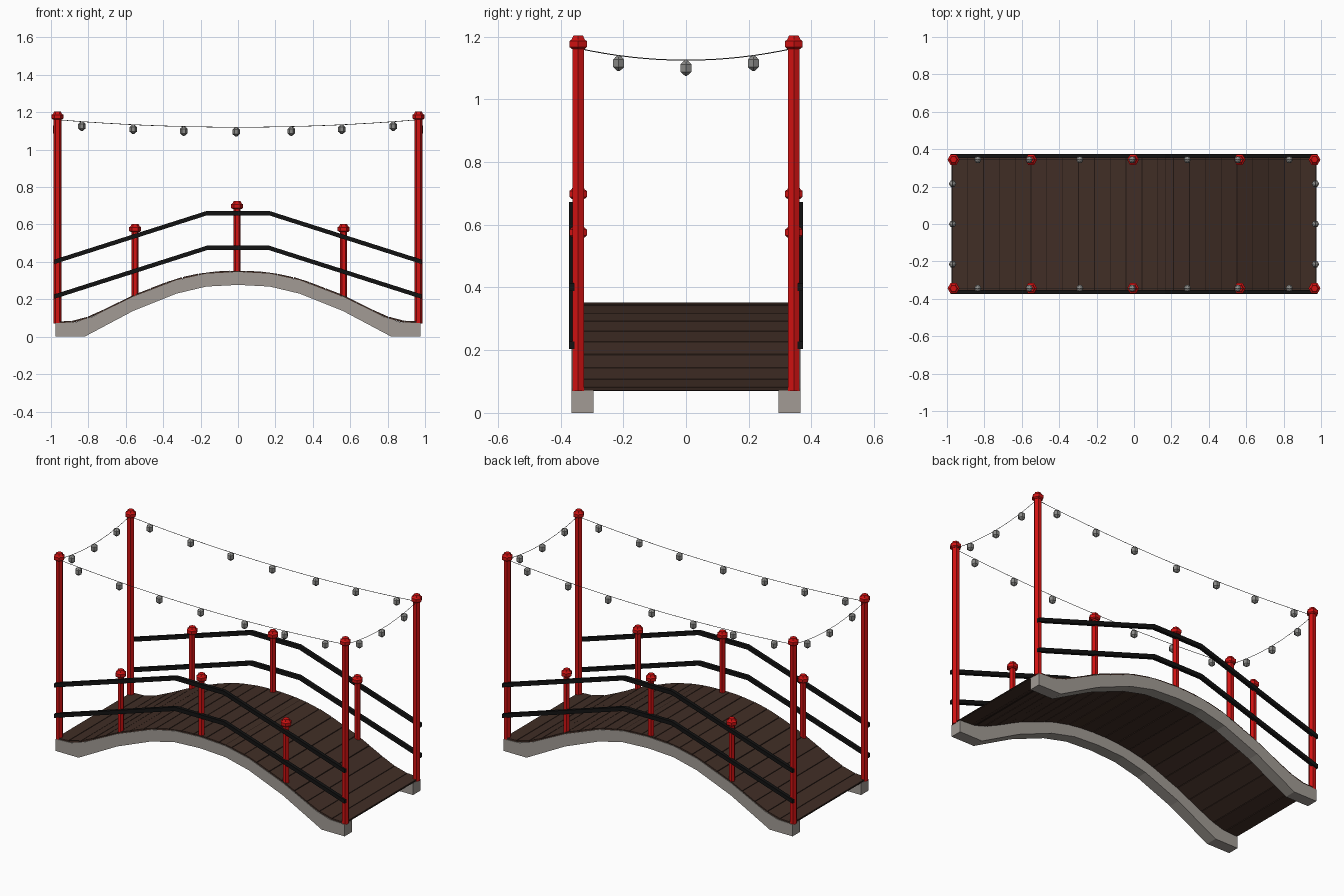
import bpy, bmesh, math, random
from mathutils import Vector

random.seed(4)
cube = bpy.data.objects.get("Cube")
if cube:
    bpy.data.objects.remove(cube)


def material(name, rgb):
    m = bpy.data.materials.new(name)
    m.use_nodes = True
    m.diffuse_color = (*rgb, 1)
    m.node_tree.nodes["Principled BSDF"].inputs["Base Color"].default_value = (*rgb, 1)
    return m


RED = material("red paint", (0.65, 0.006, 0.006))
STONE = material("grey stone", (0.36, 0.33, 0.30))
WOOD = material("dark wood", (0.052, 0.027, 0.019))
GAP = material("plank gap", (0.015, 0.008, 0.006))
BLACK = material("black rail", (0.006, 0.006, 0.006))
BULB = material("lantern grey", (0.26, 0.26, 0.25))
WIRE = material("wire grey", (0.08, 0.08, 0.08))


def finish(bm, name, mat):
    bmesh.ops.recalc_face_normals(bm, faces=bm.faces)
    mesh = bpy.data.meshes.new(name)
    bm.to_mesh(mesh)
    bm.free()
    mesh.materials.append(mat)
    obj = bpy.data.objects.new(name, mesh)
    bpy.context.collection.objects.link(obj)
    return obj


def prism(name, mat, outline, y0, y1):
    """Extrude an xz outline from y0 to y1."""
    bm = bmesh.new()
    face = bm.faces.new([bm.verts.new((x, y0, z)) for x, z in outline])
    out = bmesh.ops.extrude_face_region(bm, geom=[face])
    moved = [v for v in out["geom"] if isinstance(v, bmesh.types.BMVert)]
    bmesh.ops.translate(bm, verts=moved, vec=(0, y1 - y0, 0))
    return finish(bm, name, mat)


def turned(name, mat, profile, origin, sides=6):
    """Low-poly lathe of (radius, height) rings with closed ends."""
    bm = bmesh.new()
    rings = []
    for r, z in profile:
        rings.append([bm.verts.new(Vector(origin) + Vector((
            r * math.cos(math.tau * i / sides), r * math.sin(math.tau * i / sides), z)))
            for i in range(sides)])
    for low, high in zip(rings, rings[1:]):
        for i in range(sides):
            j = (i + 1) % sides
            bm.faces.new((low[i], low[j], high[j], high[i]))
    bm.faces.new(rings[0])
    bm.faces.new(rings[-1])
    return finish(bm, name, mat)


def mirrored(half):
    """Full left-to-right line from a half that starts at the centre."""
    return [(-x, z) for x, z in reversed(half)] + [p for p in half if p[0] > 0]


TOP = mirrored([(0, .346), (.17, .337), (.33, .302), (.56, .214), (.78, .106), (.87, .077), (.975, .072)])
BOTTOM = mirrored([(0, .277), (.17, .268), (.33, .23), (.56, .138), (.82, 0), (.975, 0)])


def deck_z(x):
    for (x0, z0), (x1, z1) in zip(TOP, TOP[1:]):
        if x <= x1:
            return z0 + (z1 - z0) * (x - x0) / (x1 - x0)
    return TOP[-1][1]


def band(line, low, high):
    return [(x, z + low) for x, z in line] + [(x, z + high) for x, z in reversed(line)]


# Arched stone beams
for side, label in ((-1, "front"), (1, "back")):
    prism(label + "_beam", STONE, TOP + BOTTOM[::-1], side * .365, side * .295)

# Deck: thin dark sheet showing between the planks
prism("deck_gap_sheet", GAP, band(TOP, .002, .005), -.355, .355)
count, reach = 23, .974
step = 2 * reach / count
for i in range(count):
    a = -reach + i * step + .002
    b = a + step - .004
    lift = random.uniform(0, .002)
    ends = [(a, deck_z(a) + lift), (b, deck_z(b) + lift)]
    prism(f"plank_{i + 1}", WOOD, band(ends, -.002, .008), -.362, .362)


# Posts with faceted caps
def post(name, x, y, base, top, radius):
    turned(name, RED, [(radius, base), (radius, top - .03)], (x, y, 0))
    turned(name + "_cap", RED,
           [(.024, -.042), (.032, -.036), (.032, -.017), (.024, -.012), (.018, 0)], (x, y, top))


for side, label in ((-1, "front"), (1, "back")):
    y = side * .344
    for x in (-.965, .965):
        post(f"{label}_tall_post", x, y, .07, 1.203, .0215)
    for x, top in ((-.55, .602), (-.005, .725), (.565, .602)):
        post(f"{label}_short_post", x, y, deck_z(x) - .01, top, .0185)
    # Bent handrails
    for level, label2 in ((0, "lower"), (.186, "upper")):
        line = mirrored([(.165, .475 + level), (.98, .215 + level)])
        line = [(-.98, .215 + level), (-.165, .475 + level), (.165, .475 + level), (.98, .215 + level)]
        prism(f"{label}_{label2}_rail", BLACK, band(line, -.012, .012), side * .352, side * .373)


# Sagging light strings with hanging lanterns
def light_string(name, start, end, sag, spots):
    start, end = Vector(start), Vector(end)

    def at(t):
        return start.lerp(end, t) - Vector((0, 0, sag * (1 - (2 * t - 1) ** 2)))

    curve = bpy.data.curves.new(name, "CURVE")
    curve.dimensions = "3D"
    curve.bevel_depth = .0016
    curve.bevel_resolution = 0
    spline = curve.splines.new("POLY")
    spline.points.add(16)
    for i, p in enumerate(spline.points):
        p.co = (*at(i / 16), 1)
    curve.materials.append(WIRE)
    obj = bpy.data.objects.new(name, curve)
    bpy.context.collection.objects.link(obj)
    bpy.ops.object.select_all(action="DESELECT")
    obj.select_set(True)
    bpy.context.view_layer.objects.active = obj
    bpy.ops.object.convert(target="MESH")
    for t in spots:
        turned(name + "_lantern", BULB,
               [(.004, -.05), (.02, -.037), (.02, -.013), (.012, -.005), (.003, 0)], at(t))


long_spots = [.5 + x / 1.93 for x in (-.835, -.56, -.29, -.01, .285, .555, .83)]
end_spots = [.5 + y / .688 for y in (-.215, 0, .215)]
for side, label in ((-1, "front"), (1, "back")):
    light_string(label + "_string", (-.965, side * .344, 1.16), (.965, side * .344, 1.16), .04, long_spots)
for side, label in ((-1, "right"), (1, "left")):
    light_string(label + "_string", (side * .97, -.344, 1.163), (side * .97, .344, 1.163), .038, end_spots)
